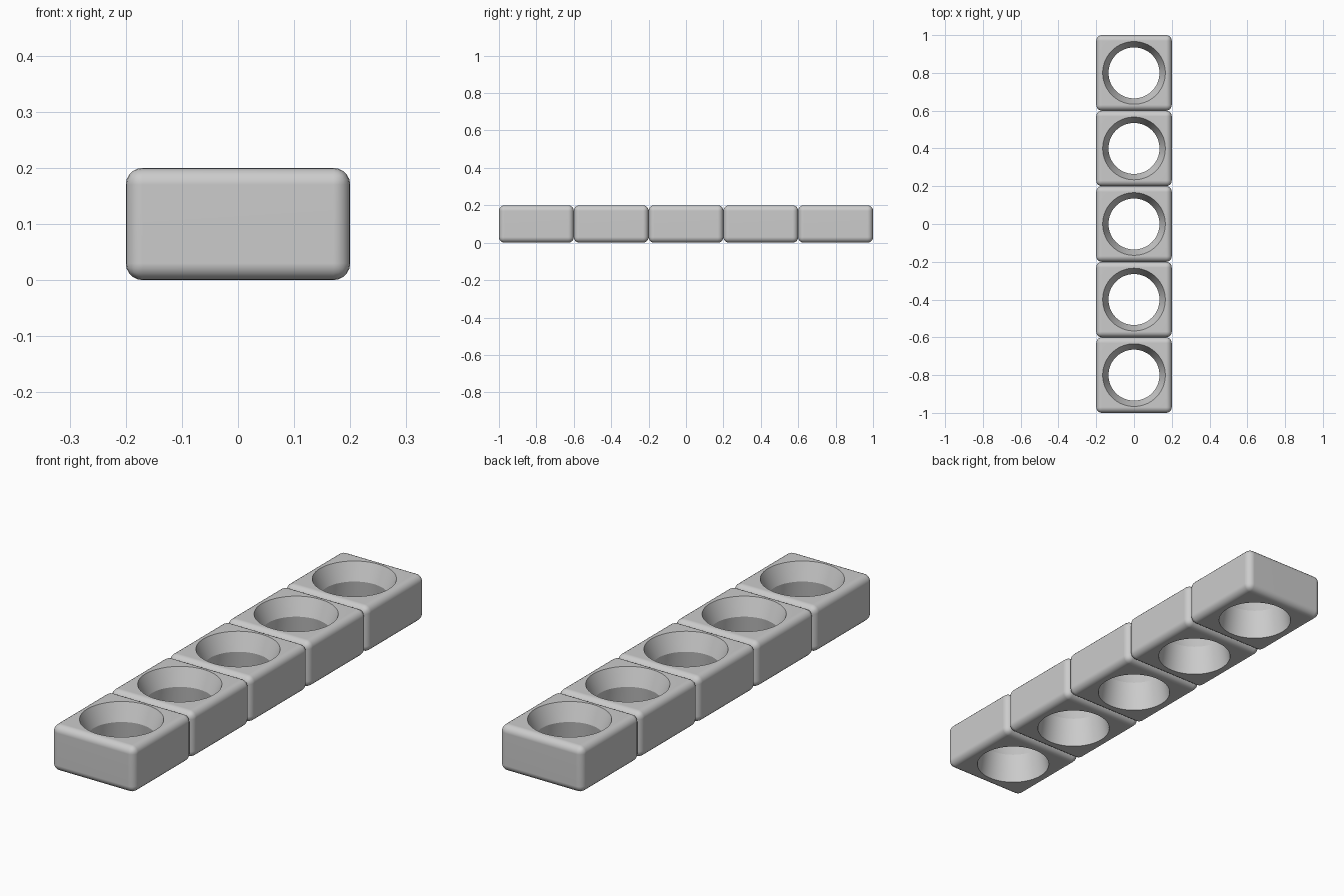
import bpy, bmesh, math

if "Cube" in bpy.data.objects:
    bpy.data.objects.remove(bpy.data.objects["Cube"])

WIDTH, HEIGHT, COUNT = 0.4, 0.2, 5

grey = bpy.data.materials.new("plain_grey")
grey.use_nodes = True
colour = (0.6, 0.6, 0.6, 1)
grey.diffuse_color = colour
grey.node_tree.nodes["Principled BSDF"].inputs["Base Color"].default_value = colour


def add_object(name, bm):
    mesh = bpy.data.meshes.new(name)
    bmesh.ops.recalc_face_normals(bm, faces=bm.faces)
    bm.to_mesh(mesh)
    bm.free()
    mesh.materials.append(grey)
    obj = bpy.data.objects.new(name, mesh)
    bpy.context.collection.objects.link(obj)
    return obj


def lathe(name, profile, sides=64):
    """Closed solid of revolution about z from (radius, height) pairs."""
    bm = bmesh.new()
    rings = []
    for r, z in profile:
        rings.append([bm.verts.new((r * math.cos(math.tau * i / sides),
                                    r * math.sin(math.tau * i / sides), z))
                      for i in range(sides)])
    for low, high in zip(rings, rings[1:]):
        for i in range(sides):
            j = (i + 1) % sides
            bm.faces.new((low[i], low[j], high[j], high[i]))
    bm.faces.new(rings[0])
    bm.faces.new(rings[-1])
    return add_object(name, bm)


# Rounded block
bm = bmesh.new()
bmesh.ops.create_cube(bm, size=1)
bmesh.ops.scale(bm, vec=(WIDTH, WIDTH, HEIGHT), verts=bm.verts)
bmesh.ops.translate(bm, vec=(0, 0, HEIGHT / 2), verts=bm.verts)
bmesh.ops.bevel(bm, geom=bm.edges[:], offset=0.03, segments=5,
                profile=0.5, affect='EDGES')
block = add_object("ring_block_1", bm)

# Flared hole, narrowest at the waist
cutter = lathe("hole_cutter", [(0.16, -0.05), (0.152, 0), (0.135, 0.125),
                               (0.166, HEIGHT), (0.187, 0.25)])
cutter.hide_render = True
hole = block.modifiers.new("hole", 'BOOLEAN')
hole.object = cutter
hole.solver = 'EXACT'

bpy.context.view_layer.objects.active = block
block.select_set(True)
bpy.ops.object.modifier_apply(modifier=hole.name)
bpy.data.objects.remove(cutter)
bpy.ops.object.shade_smooth_by_angle(angle=math.radians(25))
block.modifiers.new("clean_shading", 'WEIGHTED_NORMAL').keep_sharp = True

# Row of blocks
block.location.y = -WIDTH * (COUNT - 1) / 2
for n in range(1, COUNT):
    copy = block.copy()
    copy.name = f"ring_block_{n + 1}"
    copy.location.y += n * WIDTH
    bpy.context.collection.objects.link(copy)
